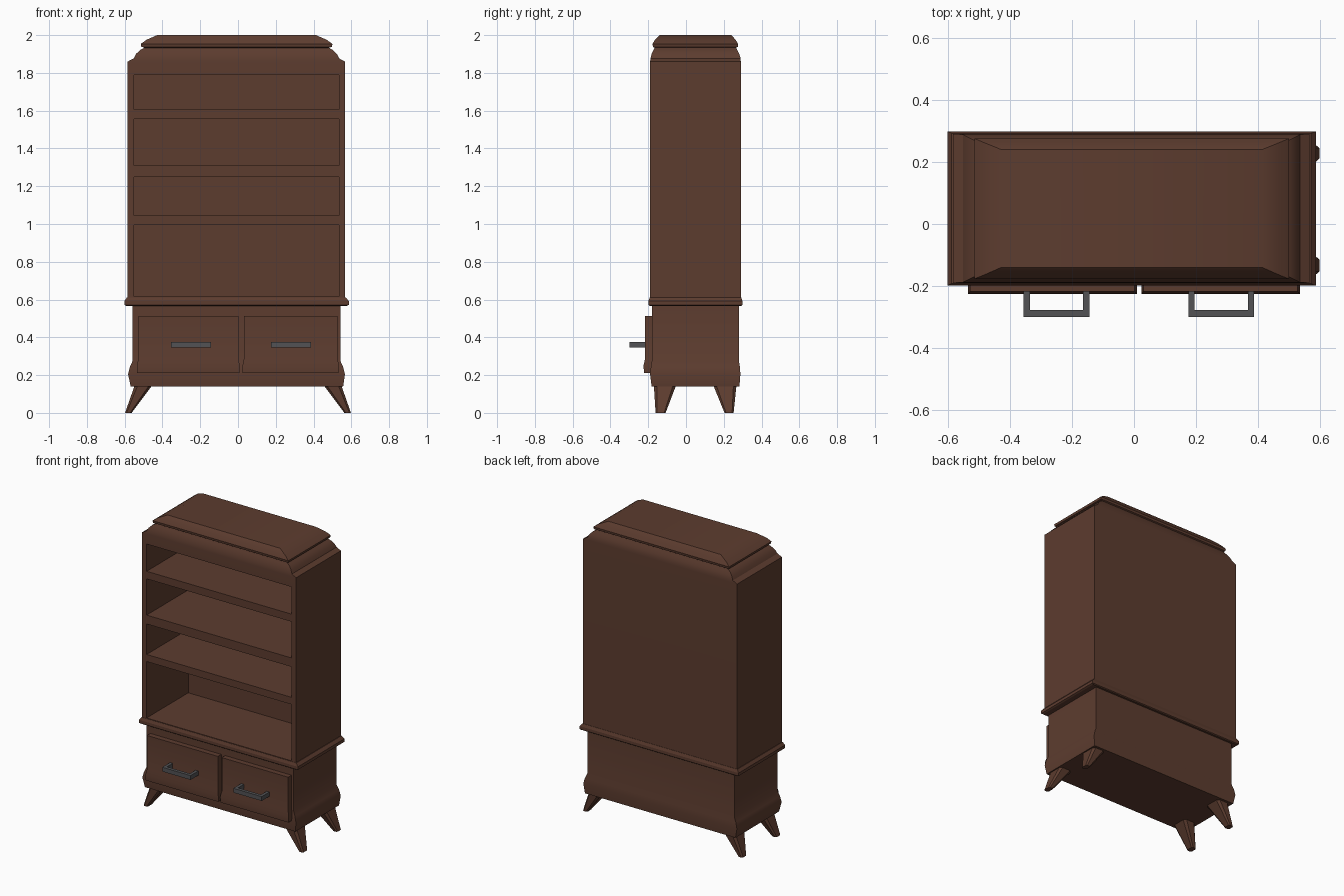
import bpy, bmesh, math

if "Cube" in bpy.data.objects:
    bpy.data.objects.remove(bpy.data.objects["Cube"])


def material(name, rgb):
    m = bpy.data.materials.new(name)
    m.diffuse_color = (*rgb, 1)
    m.use_nodes = True
    m.node_tree.nodes["Principled BSDF"].inputs["Base Color"].default_value = m.diffuse_color
    return m


WOOD = material("dark brown wood", (0.108, 0.045, 0.028))
METAL = material("dark grey metal", (0.085, 0.085, 0.09))


def skin(name, rings, mat, smooth=True):
    """Closed solid skinned through equal-length rings of points."""
    bm = bmesh.new()
    loops = [[bm.verts.new(p) for p in r] for r in rings]
    n = len(loops[0])
    for a, b in zip(loops, loops[1:]):
        for i in range(n):
            j = (i + 1) % n
            bm.faces.new((a[i], a[j], b[j], b[i]))
    bm.faces.new(loops[0][::-1])
    bm.faces.new(loops[-1])
    bmesh.ops.recalc_face_normals(bm, faces=bm.faces)
    me = bpy.data.meshes.new(name)
    bm.to_mesh(me)
    bm.free()
    me.materials.append(mat)
    ob = bpy.data.objects.new(name, me)
    bpy.context.collection.objects.link(ob)
    if smooth:
        shade(ob)
    return ob


def shade(ob):
    bpy.ops.object.select_all(action='DESELECT')
    ob.select_set(True)
    bpy.context.view_layer.objects.active = ob
    bpy.ops.object.shade_smooth_by_angle(angle=math.radians(30))


def rect(x0, x1, y0, y1, z, c=0):
    """Rectangular ring, with cut corners when c > 0."""
    if not c:
        return [(x0, y0, z), (x1, y0, z), (x1, y1, z), (x0, y1, z)]
    return [(x0 + c, y0, z), (x1 - c, y0, z), (x1, y0 + c, z), (x1, y1 - c, z),
            (x1 - c, y1, z), (x0 + c, y1, z), (x0, y1 - c, z), (x0, y0 + c, z)]


def loft(name, sections, mat=WOOD, smooth=True):
    return skin(name, [rect(*s) for s in sections], mat, smooth)


# flared lower cabinet
loft("lower_cabinet", [
    (-.568, .557, -.182, .283, .14), (-.582, .566, -.190, .288, .205),
    (-.572, .556, -.186, .285, .245), (-.558, .542, -.181, .280, .275),
    (-.558, .542, -.181, .280, .58)])

# moulding between the two cabinets
loft("waist_moulding", [
    (-.592, .577, -.193, .293, .567), (-.602, .587, -.199, .299, .572),
    (-.602, .587, -.199, .299, .592), (-.588, .570, -.192, .292, .611)], smooth=False)

# upper bookcase with coved shoulder
case = loft("upper_bookcase", [
    (-.584, .566, -.190, .290, .58), (-.584, .566, -.190, .290, 1.86),
    (-.552, .535, -.188, .289, 1.877), (-.540, .524, -.182, .282, 1.90),
    (-.520, .504, -.172, .272, 1.92), (-.490, .475, -.165, .264, 1.937)], smooth=False)

# open shelf compartments cut from the front
for z0, z1 in ((.615, .996), (1.044, 1.25), (1.31, 1.555), (1.606, 1.79)):
    cutter = loft("shelf_cutter", [(-.55, .534, -.4, .255, z0),
                                   (-.55, .534, -.4, .255, z1)], smooth=False)
    cutter.hide_render = True
    mod = case.modifiers.new("shelf_opening", 'BOOLEAN')
    mod.object, mod.operation, mod.solver = cutter, 'DIFFERENCE', 'EXACT'
    bpy.context.view_layer.objects.active = case
    bpy.ops.object.modifier_apply(modifier=mod.name)
    bpy.data.objects.remove(cutter)
shade(case)

# crown on top
loft("crown", [
    (-.490, .475, -.165, .264, 1.932), (-.512, .497, -.175, .274, 1.938),
    (-.515, .500, -.177, .276, 1.953), (-.485, .470, -.165, .263, 1.975),
    (-.428, .413, -.140, .240, 2.0)])

# drawer fronts following the flare, each with a bar handle
for side, x0, x1, h0, h1 in (("left", -.528, .002, -.356, -.144),
                             ("right", .031, .527, .175, .387)):
    loft(side + "_drawer_front", [
        (x0 - .006, x1 + .006, -.222, -.17, .21), (x0 - .007, x1 + .008, -.225, -.17, .25),
        (x0, x1, -.217, -.17, .285), (x0, x1, -.217, -.17, .513)])
    t = .02
    u = [(h0, -.21), (h0, -.30), (h1, -.30), (h1, -.21),
         (h1 - t, -.21), (h1 - t, -.278), (h0 + t, -.278), (h0 + t, -.21)]
    skin(side + "_handle", [[(x, y, z) for x, y in u] for z in (.347, .376)], METAL, False)

# splayed tapering feet
for s, sx in (("left", -1), ("right", 1)):
    for e, top, bot in (("front", (-.170, -.053), (-.161, -.108)),
                        ("back", (.145, .267), (.204, .252))):
        a = sorted((sx * .455, sx * .547))
        b = sorted((sx * .563, sx * .598))
        loft(f"{e}_{s}_foot", [(*b, *bot, 0, .008), (*a, *top, .145, .016)], smooth=False)
